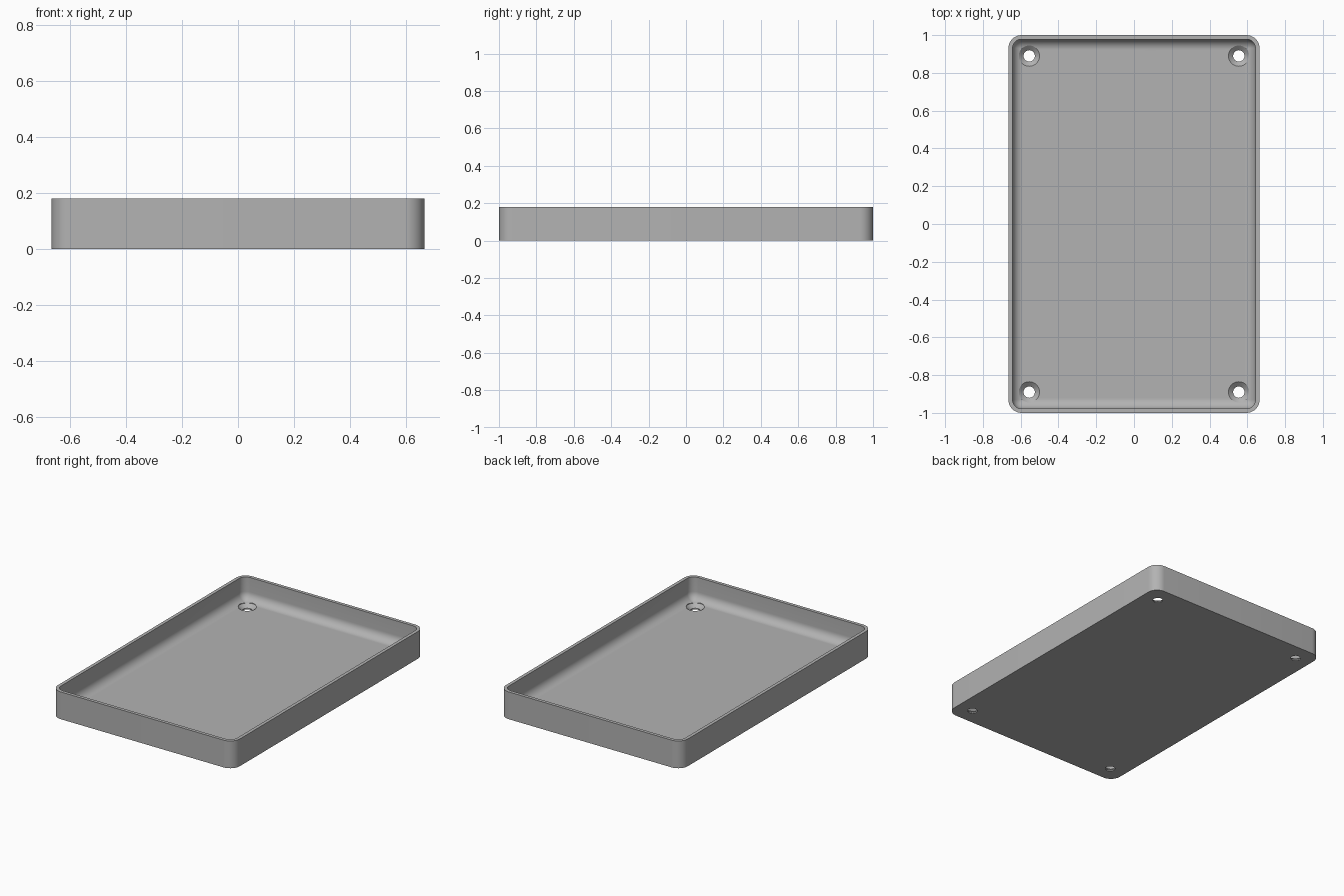
import bpy, bmesh
from math import sin, cos, pi

cube = bpy.data.objects.get("Cube")
if cube:
    bpy.data.objects.remove(cube, do_unlink=True)

HALF_X, HALF_Y, HEIGHT = 0.665, 1.0, 0.18
CORNER, WALL, FLOOR, FILLET = 0.07, 0.022, 0.03, 0.055
SEG = 10

grey = bpy.data.materials.new("plain grey")
grey.use_nodes = True
grey.diffuse_color = (0.45, 0.45, 0.45, 1)
grey.node_tree.nodes["Principled BSDF"].inputs["Base Color"].default_value = (0.45, 0.45, 0.45, 1)


def ring(bm, inset, z):
    """Rounded rectangle of vertices, pulled in by inset."""
    r = max(CORNER - inset, 0.004)
    cx, cy = HALF_X - inset - r, HALF_Y - inset - r
    verts = []
    for q, (sx, sy) in enumerate(((1, 1), (-1, 1), (-1, -1), (1, -1))):
        for i in range(SEG + 1):
            a = (q + i / SEG) * pi / 2
            verts.append(bm.verts.new((sx * cx + r * cos(a), sy * cy + r * sin(a), z)))
    return verts


def finish(bm, name):
    bmesh.ops.recalc_face_normals(bm, faces=bm.faces)
    mesh = bpy.data.meshes.new(name)
    bm.to_mesh(mesh)
    bm.free()
    obj = bpy.data.objects.new(name, mesh)
    bpy.context.collection.objects.link(obj)
    mesh.materials.append(grey)
    return obj


# Tray shell: outer wall, flat rim, inner wall and rounded floor edge
bm = bmesh.new()
profile = [(0, 0), (0, HEIGHT), (WALL, HEIGHT)]
for i in range(SEG + 1):
    a = i / SEG * pi / 2
    profile.append((WALL + FILLET * (1 - cos(a)), FLOOR + FILLET * (1 - sin(a))))
rings = [ring(bm, inset, z) for inset, z in profile]
for low, high in zip(rings, rings[1:]):
    for i in range(len(low)):
        j = (i + 1) % len(low)
        bm.faces.new((low[i], low[j], high[j], high[i]))
bm.faces.new(rings[0])
bm.faces.new(rings[-1])
tray = finish(bm, "tray")

# Countersunk screw holes in the four corners
bm = bmesh.new()
hole = [(0.03, -0.05), (0.03, 0.008), (0.055, FLOOR), (0.055, 0.12)]
for sx in (-1, 1):
    for sy in (-1, 1):
        loops = [[bm.verts.new((sx * 0.555 + r * cos(k * pi / 20), sy * 0.89 + r * sin(k * pi / 20), z))
                  for k in range(40)] for r, z in hole]
        for low, high in zip(loops, loops[1:]):
            for k in range(40):
                n = (k + 1) % 40
                bm.faces.new((low[k], low[n], high[n], high[k]))
        bm.faces.new(loops[0])
        bm.faces.new(loops[-1])
cutter = finish(bm, "screw_hole_cutter")
cutter.hide_render = True

cut = tray.modifiers.new("screw holes", "BOOLEAN")
cut.operation = "DIFFERENCE"
cut.solver = "EXACT"
cut.object = cutter
bpy.ops.object.select_all(action="DESELECT")
tray.select_set(True)
bpy.context.view_layer.objects.active = tray
bpy.ops.object.modifier_apply(modifier=cut.name)
bpy.data.objects.remove(cutter, do_unlink=True)
bpy.ops.object.shade_smooth_by_angle(angle=pi / 6)
